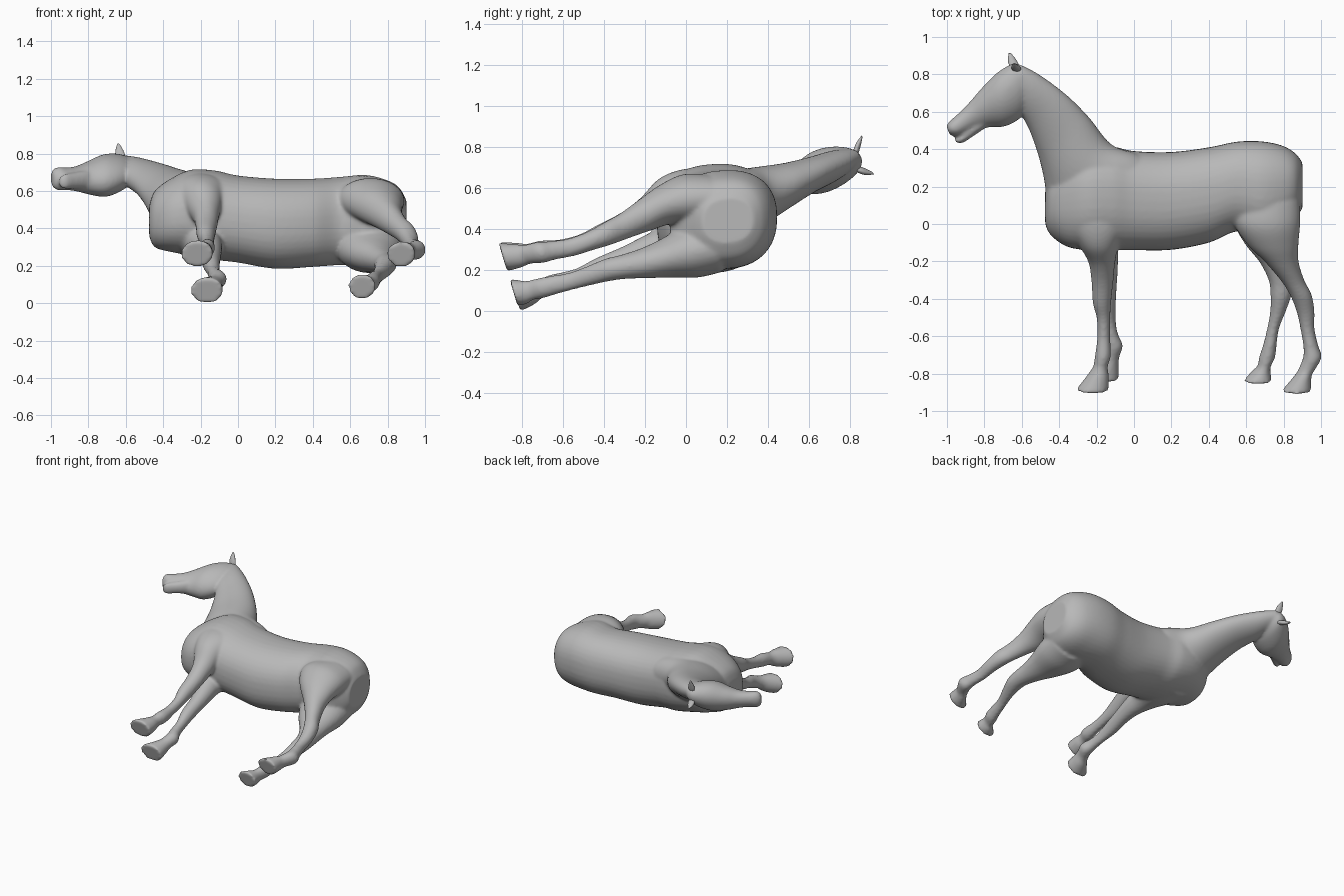
import bpy, bmesh, math
from mathutils import Vector

coat = bpy.data.materials.new("grey_coat")
coat.diffuse_color = (0.48, 0.48, 0.48, 1)
N = 40


def spline(a, b, c, d, t):
    return 0.5 * (2 * b + (c - a) * t + (2 * a - 5 * b + 4 * c - d) * t * t
                  + (3 * b - a - 3 * c + d) * t ** 3)


def loft(bm, rows, shear=0.0, lean=0.0, steps=6, power=1.0):
    """Skin through sections (x1, y1, x2, y2, z, half thickness in z)."""
    rings = []
    n = len(rows)
    for i in range(n - 1):
        p = [rows[max(i - 1, 0)], rows[i], rows[i + 1], rows[min(i + 2, n - 1)]]
        for s in range(steps + (i == n - 2)):
            rings.append([spline(*q, s / steps) for q in zip(*p)])
    loops = []
    for x1, y1, x2, y2, z, rz in rings:
        mid, half = Vector(((x1 + x2) / 2, (y1 + y2) / 2, z)), Vector(((x2 - x1) / 2, (y2 - y1) / 2, 0))
        loop = []
        for k in range(N):
            a = math.tau * k / N
            c, s = [math.copysign(abs(v) ** power, v) for v in (math.cos(a), math.sin(a))]
            co = mid + half * c
            co.z += rz * s + shear * half.y * c
            co.y += lean * rz * s
            loop.append(bm.verts.new(co))
        loops.append(loop)
    faces = [bm.faces.new((a[k], a[(k + 1) % N], b[(k + 1) % N], b[k]))
             for a, b in zip(loops, loops[1:]) for k in range(N)]
    faces += [bm.faces.new(loops[0][::-1]), bm.faces.new(loops[-1])]
    bmesh.ops.recalc_face_normals(bm, faces=faces)


def leg(bm, rows):
    """Leg sections (front x, back x, y, z, half thickness)."""
    loft(bm, [(a, y, b, y, z, r) for a, b, y, z, r in rows], lean=-0.3)


def ball(bm, co, size):
    res = bmesh.ops.create_uvsphere(bm, u_segments=20, v_segments=12, radius=1)
    for v in res["verts"]:
        v.co = Vector([c + s * q for c, s, q in zip(co, size, v.co)])


def finish(name, bm):
    me = bpy.data.meshes.new(name)
    bm.to_mesh(me)
    bm.free()
    me.materials.append(coat)
    ob = bpy.data.objects.new(name, me)
    bpy.context.collection.objects.link(ob)
    for f in me.polygons:
        f.use_smooth = True
    return ob


bm = bmesh.new()
# barrel: chest to rump
barrel = [(-.475, .0, .18, .44, .08), (-.445, -.06, .27, .45, .15), (-.36, -.12, .36, .47, .195),
          (-.25, -.14, .41, .485, .228), (-.12, -.14, .415, .47, .238), (0, -.14, .39, .45, .232),
          (.2, -.138, .385, .425, .24), (.4, -.10, .41, .43, .235), (.55, -.04, .44, .44, .235),
          (.68, -.08, .442, .445, .24), (.79, -.04, .42, .44, .22), (.86, .03, .38, .44, .18),
          (.90, .08, .33, .44, .11)]
loft(bm, [(x, a, x, b, z, r) for x, a, b, z, r in barrel], shear=0.05, power=0.86)

# neck
loft(bm, [(-.44, -.04, .14, .30, .475, .19), (-.465, .08, .03, .37, .495, .188),
          (-.478, .22, -.12, .425, .54, .158), (-.51, .36, -.24, .57, .60, .118),
          (-.555, .49, -.36, .69, .655, .092), (-.60, .58, -.50, .795, .695, .08),
          (-.64, .66, -.60, .85, .725, .062)], shear=0.26)

# head
loft(bm, [(-.56, .64, -.575, .82, .71, .055), (-.61, .565, -.635, .86, .70, .092),
          (-.69, .522, -.73, .81, .683, .11), (-.77, .518, -.82, .72, .67, .088),
          (-.84, .503, -.88, .65, .665, .067), (-.89, .485, -.94, .59, .665, .06),
          (-.94, .468, -.985, .55, .665, .062), (-.985, .475, -1.003, .525, .665, .042)], shear=0.2)
# lower jaw and lip
loft(bm, [(-.80, .51, -.82, .57, .66, .05), (-.87, .462, -.89, .52, .655, .044),
          (-.92, .432, -.935, .468, .65, .04), (-.955, .436, -.96, .456, .65, .024)])
# brow bumps over the eyes
for z in (.77, .61):
    ball(bm, (-.765, .69 - .15 * (z - .69), z - .015 * (1 if z > .7 else -1)), (.03, .023, .02))

# upper front leg
leg(bm, [(-.38, -.06, .16, .58, .115), (-.36, -.04, .02, .575, .115), (-.30, -.08, -.1, .545, .10),
         (-.245, -.10, -.2, .475, .075), (-.228, -.11, -.3, .42, .058), (-.22, -.122, -.42, .365, .052),
         (-.2, -.127, -.5, .335, .041), (-.196, -.128, -.6, .31, .039), (-.208, -.123, -.7, .295, .047),
         (-.218, -.14, -.76, .285, .043), (-.25, -.135, -.81, .275, .057), (-.31, -.135, -.888, .265, .072)])
# lower front leg
leg(bm, [(-.38, -.06, .16, .35, .10), (-.35, -.05, .02, .34, .105), (-.28, -.08, -.1, .32, .085),
         (-.225, -.085, -.2, .29, .068), (-.20, -.09, -.3, .255, .055), (-.19, -.097, -.42, .21, .049),
         (-.165, -.097, -.52, .17, .039), (-.16, -.085, -.59, .15, .039), (-.155, -.06, -.65, .13, .045),
         (-.17, -.078, -.71, .108, .043), (-.2, -.082, -.755, .088, .056), (-.258, -.08, -.828, .068, .07)])
# upper hind leg
leg(bm, [(.54, .885, .14, .55, .115), (.53, .89, .02, .545, .12), (.60, .88, -.1, .518, .095),
         (.70, .88, -.2, .468, .078), (.785, .91, -.3, .415, .062), (.835, .95, -.38, .378, .055),
         (.87, .965, -.47, .34, .045), (.89, .965, -.56, .31, .043), (.905, .985, -.65, .295, .045),
         (.905, 1.003, -.71, .285, .051), (.88, .97, -.775, .275, .046), (.86, .95, -.81, .27, .056),
         (.79, .948, -.892, .262, .069)])
# lower hind leg
leg(bm, [(.54, .88, .14, .31, .12), (.53, .88, .02, .285, .122), (.59, .86, -.1, .255, .092),
         (.67, .85, -.2, .232, .072), (.72, .85, -.3, .215, .058), (.73, .842, -.38, .20, .053),
         (.728, .81, -.47, .172, .045), (.712, .775, -.56, .145, .041), (.69, .762, -.65, .125, .045),
         (.67, .755, -.71, .11, .048), (.66, .732, -.76, .10, .047), (.63, .73, -.79, .092, .057),
         (.583, .737, -.84, .09, .067)])
body = finish("horse_body", bm)
rm = body.modifiers.new("blend_parts", "REMESH")
rm.mode, rm.voxel_size, rm.use_smooth_shade = "VOXEL", 0.01, True
sm = body.modifiers.new("soften_joins", "SMOOTH")
sm.factor, sm.iterations = 0.5, 8

# ears: tapered leaf shapes
for name, base, tip in (("upper_ear", (-.625, .82, .76), (-.64, .858, .85)),
                        ("lower_ear", (-.635, .83, .69), (-.664, .913, .67))):
    bm = bmesh.new()
    b, t = Vector(base), Vector(tip)
    rows = []
    for f, w in ((0, .022), (.35, .026), (.7, .018), (1, .006)):
        c = b.lerp(t, f)
        rows.append((c.x - w, c.y, c.x + w, c.y, c.z, w * .75))
    loft(bm, rows, lean=-.4)
    finish(name, bm)
